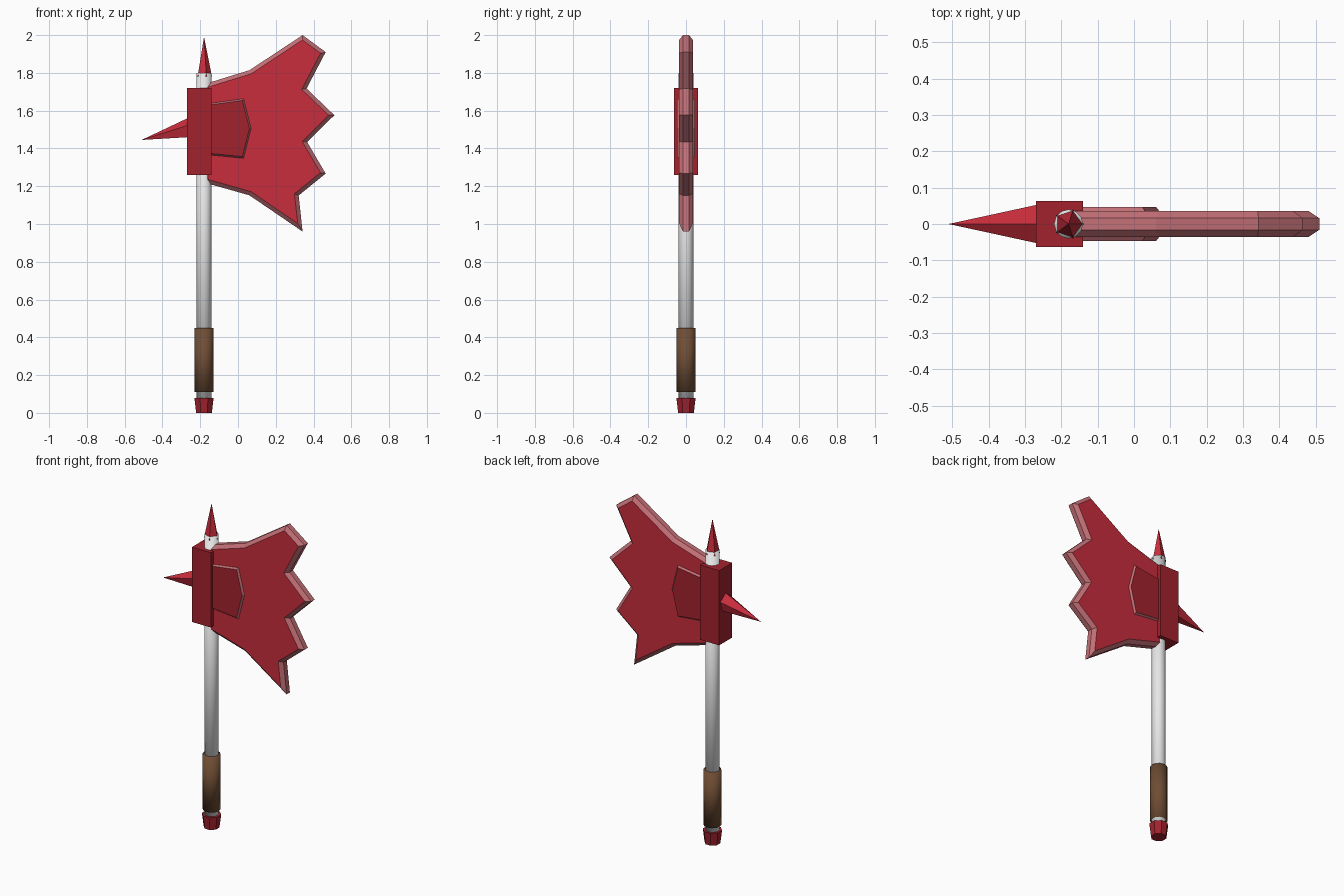
import bpy, bmesh
from math import pi
from mathutils import Matrix, Vector

cube = bpy.data.objects.get("Cube")
if cube:
    bpy.data.objects.remove(cube, do_unlink=True)


def material(name, rgb):
    m = bpy.data.materials.new(name)
    m.use_nodes = True
    m.diffuse_color = (*rgb, 1)
    m.node_tree.nodes["Principled BSDF"].inputs["Base Color"].default_value = (*rgb, 1)
    return m


red = material("bright red", (0.58, 0.026, 0.045))
dark_red = material("dark red", (0.36, 0.016, 0.027))
pink = material("edge pink", (0.54, 0.16, 0.18))
white = material("pole white", (0.8, 0.8, 0.8))
brown = material("grip brown", (0.16, 0.075, 0.035))

POLE_X = -0.18


def finish(name, bm, mats, smooth=False):
    bmesh.ops.recalc_face_normals(bm, faces=bm.faces)
    for f in bm.faces:
        f.smooth = smooth
    mesh = bpy.data.meshes.new(name)
    bm.to_mesh(mesh)
    bm.free()
    for m in mats:
        mesh.materials.append(m)
    obj = bpy.data.objects.new(name, mesh)
    bpy.context.collection.objects.link(obj)
    return obj


def post(name, z0, z1, r0, r1, sides, mat, smooth=False, turn=0.0):
    """Upright cylinder or cone around the pole axis."""
    bm = bmesh.new()
    place = Matrix.Translation((POLE_X, 0, (z0 + z1) / 2)) @ Matrix.Rotation(turn, 4, "Z")
    bmesh.ops.create_cone(bm, cap_ends=True, segments=sides, radius1=r0,
                          radius2=r1, depth=z1 - z0, matrix=place)
    return finish(name, bm, [mat], smooth)


def bevelled_plate(name, outline, half_rim, half_face, inset, face_mat):
    """Flat plate with a sloped pink rim on both sides."""
    bm = bmesh.new()
    front = bm.faces.new([bm.verts.new((x, -half_rim, z)) for x, z in outline])
    back = bm.faces.new([bm.verts.new((x, half_rim, z)) for x, z in reversed(outline)])
    n = len(outline)
    fv = list(front.verts)
    bv = list(reversed(back.verts))
    for i in range(n):
        j = (i + 1) % n
        bm.faces.new((fv[j], fv[i], bv[i], bv[j]))
    bmesh.ops.recalc_face_normals(bm, faces=bm.faces)
    for f in (front, back):
        bmesh.ops.inset_region(bm, faces=[f], thickness=inset,
                               depth=half_face - half_rim, use_even_offset=True)
    # Rim is pink, broad faces take the main colour
    for f in bm.faces:
        f.normal_update()
        f.material_index = 0 if abs(f.normal.y) > 0.98 else 1
    return finish(name, bm, [face_mat, pink])


# Pole, grip and pommel
post("pole", 0.05, 1.8, 0.04, 0.04, 12, white, True)
post("grip", 0.11, 0.45, 0.05, 0.05, 12, brown, True)
post("pommel", 0, 0.08, 0.045, 0.055, 8, dark_red, turn=pi / 8)

# Top spike
post("top_spike", 1.78, 1.99, 0.042, 0, 5, red, turn=-pi / 2)

# Socket block that holds the blade
bm = bmesh.new()
bmesh.ops.create_cube(bm, size=1, matrix=Matrix.Translation((-0.205, 0, 1.49))
                      @ Matrix.Diagonal((0.13, 0.126, 0.46, 1)))
finish("socket", bm, [dark_red])

# Back spike: five-sided, drooping slightly towards its tip
bm = bmesh.new()
tip = bm.verts.new((-0.51, 0, 1.445))
ring = []
for i in range(5):
    p = Matrix.Rotation(2 * pi * i / 5, 3, "X") @ Vector((0, 0, 0.056))
    ring.append(bm.verts.new(p + Vector((-0.265, 0, 1.505))))
for i in range(5):
    bm.faces.new((ring[i], ring[(i + 1) % 5], tip))
bm.faces.new(ring)
finish("back_spike", bm, [red])

# Jagged blade
bevelled_plate("blade", [
    (-0.18, 1.74), (0.06, 1.814), (0.342, 2.0), (0.464, 1.91), (0.363, 1.717),
    (0.51, 1.576), (0.366, 1.434), (0.464, 1.267), (0.321, 1.151),
    (0.342, 0.96), (0.06, 1.152), (-0.18, 1.22)], 0.016, 0.036, 0.021, red)

# Raised cheek plate on both sides of the blade
bevelled_plate("cheek_plate", [
    (-0.18, 1.635), (0.03, 1.664), (0.07, 1.507), (0.03, 1.347), (-0.18, 1.368)],
    0.035, 0.047, 0.009, dark_red)
